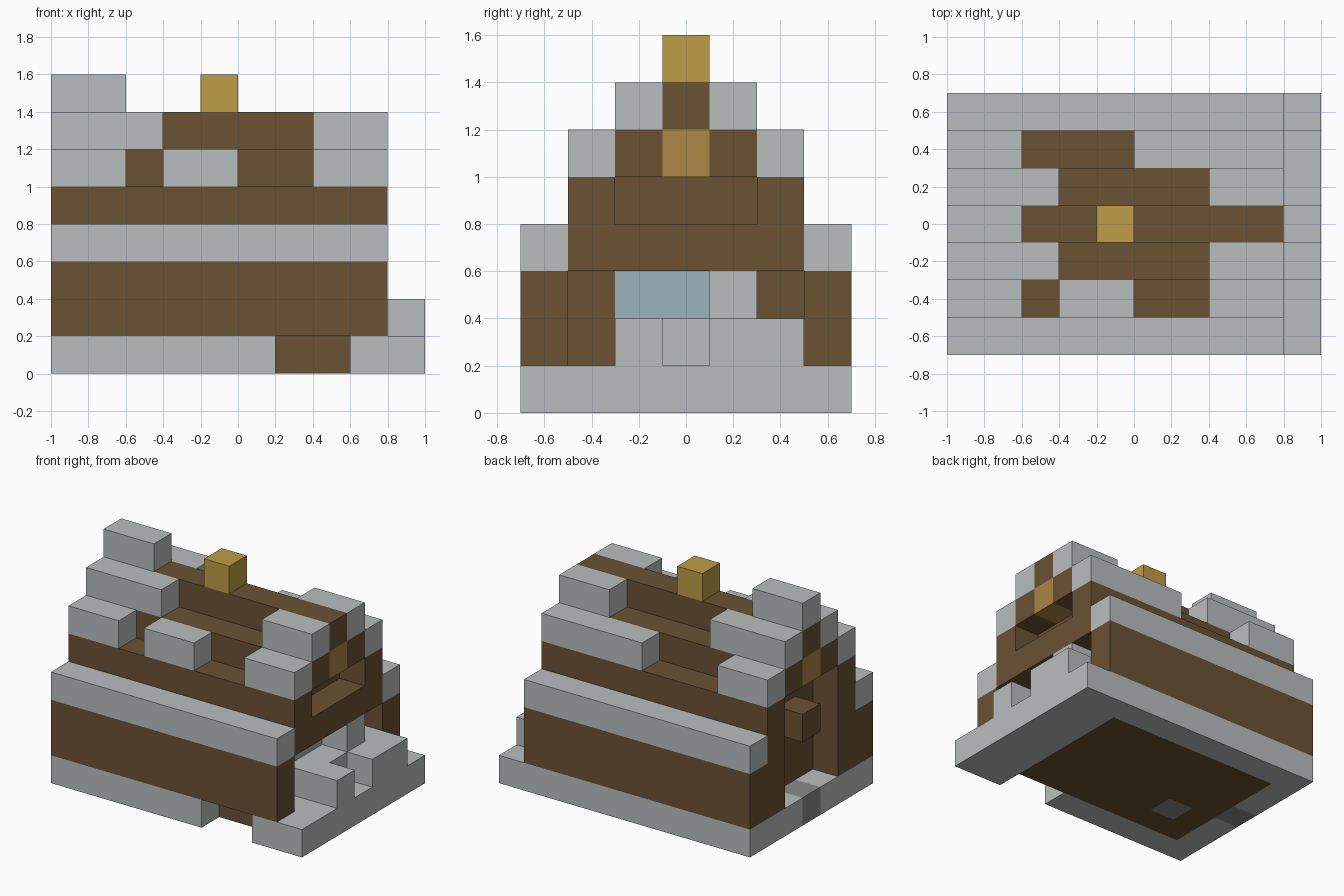
import bpy
import bmesh
from mathutils import Vector

if "Cube" in bpy.data.objects:
    bpy.data.objects.remove(bpy.data.objects["Cube"], do_unlink=True)

UNIT = 0.2
ORIGIN = Vector((-1.0, -0.7, 0.0))
ROWS = 7  # grid cells across the house


def material(name, r, g, b):
    mat = bpy.data.materials.new(name)
    mat.use_nodes = True
    mat.diffuse_color = (r, g, b, 1)
    mat.node_tree.nodes["Principled BSDF"].inputs["Base Color"].default_value = (r, g, b, 1)
    return mat


STONE = material("light grey stone", 0.49, 0.515, 0.515)
DARK = material("dark grey stone", 0.25, 0.255, 0.25)
WOOD = material("brown wood", 0.147, 0.084, 0.034)
TAN = material("tan wood", 0.418, 0.238, 0.058)
GOLD = material("gold", 0.515, 0.337, 0.061)
GLASS = material("pale blue glass", 0.328, 0.456, 0.515)


def block(name, mat, x, y, z):
    """Box spanning the given (start, end) grid cells on each axis."""
    lo = Vector((x[0], y[0], z[0])) * UNIT + ORIGIN
    hi = Vector((x[1], y[1], z[1])) * UNIT + ORIGIN
    bm = bmesh.new()
    bmesh.ops.create_cube(bm, size=1)
    bmesh.ops.scale(bm, vec=hi - lo, verts=bm.verts)
    bmesh.ops.translate(bm, vec=(lo + hi) / 2, verts=bm.verts)
    mesh = bpy.data.meshes.new(name)
    bm.to_mesh(mesh)
    bm.free()
    mesh.materials.append(mat)
    obj = bpy.data.objects.new(name, mesh)
    bpy.context.collection.objects.link(obj)
    return obj


def pair(name, mat, x, y, z):
    """Block on the front slope and its mirror on the back slope."""
    block("front_" + name, mat, x, y, z)
    block("back_" + name, mat, x, (ROWS - y[1], ROWS - y[0]), z)


# Stone foundation ring with a gap in the front edge
block("foundation_front_long", STONE, (0, 6), (0, 1), (0, 1))
block("foundation_front_short", STONE, (8, 10), (0, 1), (0, 1))
block("foundation_back", STONE, (0, 10), (6, 7), (0, 1))
block("foundation_porch", STONE, (8, 10), (1, 6), (0, 1))
block("foundation_end_front", STONE, (0, 1), (1, 3), (0, 1))
block("foundation_end_back", STONE, (0, 1), (4, 6), (0, 1))
block("doorstep", DARK, (0, 1), (3, 4), (0, 1))

# Wooden floor around a hearth stone
block("floor_front", WOOD, (1, 8), (1, 2), (0, 1))
block("floor_back", WOOD, (1, 8), (3, 6), (0, 1))
block("floor_left", WOOD, (3, 8), (2, 3), (0, 1))
block("floor_right", WOOD, (1, 2), (2, 3), (0, 1))
block("hearth", DARK, (2, 3), (2, 3), (0, 1))

# Stepped side walls and wooden roof layers
pair("outer_wall", WOOD, (0, 9), (0, 1), (1, 3))
pair("eave", STONE, (0, 9), (0, 1), (3, 4))
pair("inner_wall", WOOD, (0, 8), (1, 2), (1, 3))
pair("lower_roof", WOOD, (0, 9), (1, 2), (3, 5))
pair("upper_roof", WOOD, (0, 9), (2, 3), (5, 6))
block("ridge_beam", TAN, (0, 9), (3, 4), (5, 6))
block("ridge", WOOD, (0, 9), (3, 4), (6, 7))

# Broken stone roof tiles
for x in ((0, 2), (3, 5), (7, 9)):
    block("front_lower_tile", STONE, x, (1, 2), (5, 6))
for x in ((0, 2), (5, 9)):
    block("back_lower_tile", STONE, x, (5, 6), (5, 6))
for x in ((0, 3), (7, 9)):
    pair("upper_tile", STONE, x, (2, 3), (6, 7))
block("ridge_tile", STONE, (0, 2), (3, 4), (7, 8))
block("ridge_ornament", GOLD, (4, 5), (3, 4), (7, 8))

# Recessed end wall with a projecting beam
block("right_end_wall", WOOD, (1, 2), (2, 5), (1, 5))
block("right_end_beam", WOOD, (0, 1), (3, 4), (3, 4))

# Porch end wall with window
block("left_end_wall_base", WOOD, (7, 8), (2, 5), (1, 2))
block("left_end_window", GLASS, (7, 8), (2, 4), (2, 3))
block("left_end_wall_side", WOOD, (7, 8), (4, 5), (2, 3))
block("left_end_wall_top", WOOD, (7, 8), (2, 5), (3, 5))
block("porch_lintel", WOOD, (8, 9), (2, 5), (3, 4))

# Stone porch deck, steps and post
block("porch_deck", STONE, (8, 9), (2, 6), (1, 2))
block("porch_step_front", STONE, (9, 10), (2, 3), (1, 2))
block("porch_step_back", STONE, (9, 10), (4, 6), (1, 2))
block("porch_post", STONE, (8, 9), (4, 5), (2, 3))
